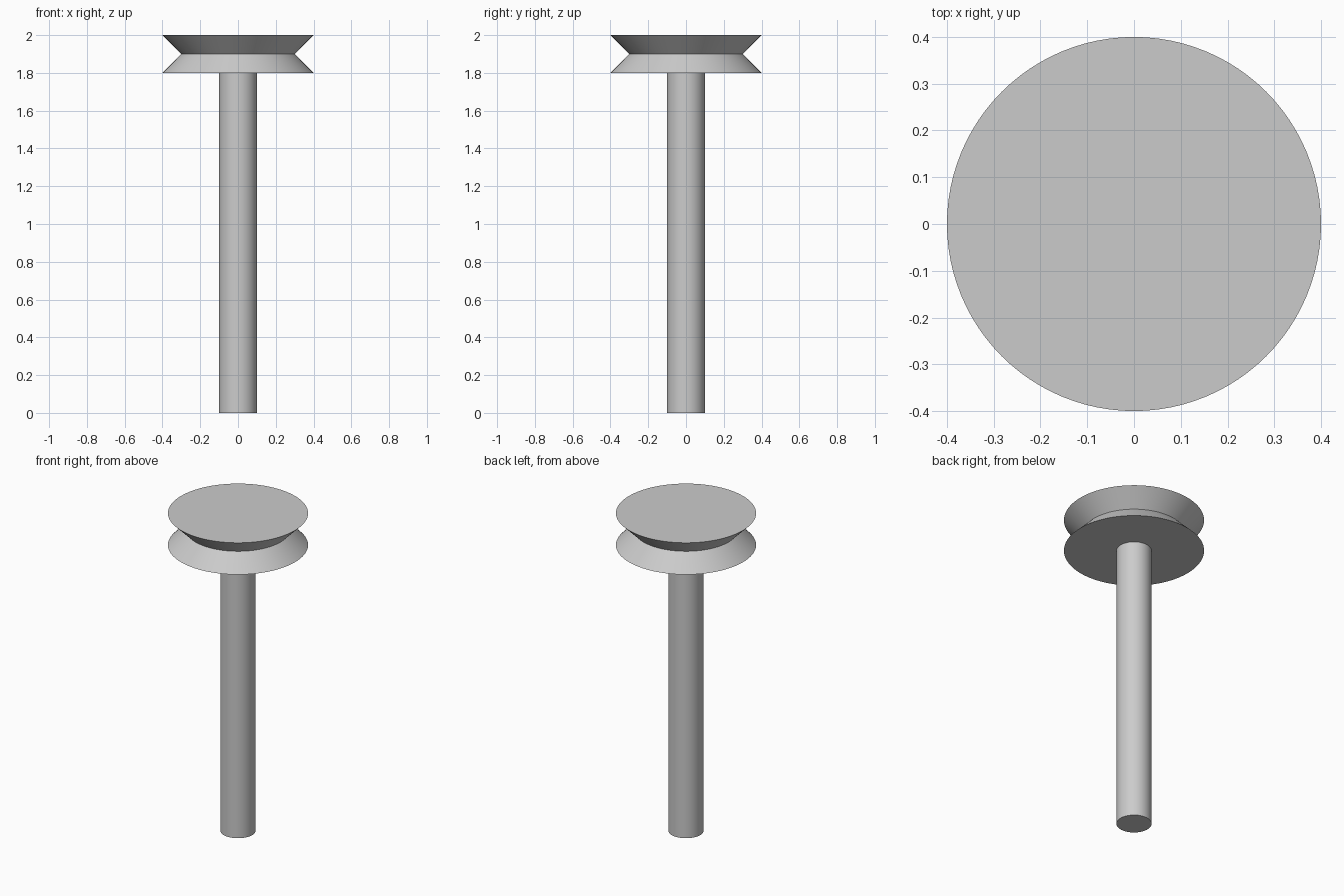
import bpy
import math

if "Cube" in bpy.data.objects:
    bpy.data.objects.remove(bpy.data.objects["Cube"], do_unlink=True)

SEGMENTS = 96

grey = bpy.data.materials.new("light_grey")
grey.use_nodes = True
colour = (0.6, 0.6, 0.6, 1.0)
grey.diffuse_color = colour
grey.node_tree.nodes["Principled BSDF"].inputs["Base Color"].default_value = colour


def turned_part(name, profile):
    """Solid of revolution about z from (radius, height) points, bottom to top."""
    verts, faces = [], []
    for radius, z in profile:
        for i in range(SEGMENTS):
            a = math.tau * i / SEGMENTS
            verts.append((radius * math.cos(a), radius * math.sin(a), z))
    for ring in range(len(profile) - 1):
        low, high = ring * SEGMENTS, (ring + 1) * SEGMENTS
        for i in range(SEGMENTS):
            j = (i + 1) % SEGMENTS
            faces.append((low + i, low + j, high + j, high + i))
    # flat end caps
    faces.append(tuple(reversed(range(SEGMENTS))))
    faces.append(tuple(range(len(verts) - SEGMENTS, len(verts))))

    mesh = bpy.data.meshes.new(name)
    mesh.from_pydata(verts, [], faces)
    mesh.materials.append(grey)
    obj = bpy.data.objects.new(name, mesh)
    bpy.context.collection.objects.link(obj)
    bpy.ops.object.select_all(action="DESELECT")
    obj.select_set(True)
    bpy.context.view_layer.objects.active = obj
    bpy.ops.object.shade_smooth_by_angle(angle=math.radians(30))
    return obj


# Long straight shaft
turned_part("shaft", [(0.1, 0.0), (0.1, 1.8)])

# Grooved wheel on top, with a V-shaped waist
turned_part("grooved_wheel", [(0.4, 1.8), (0.3, 1.9), (0.4, 2.0)])
